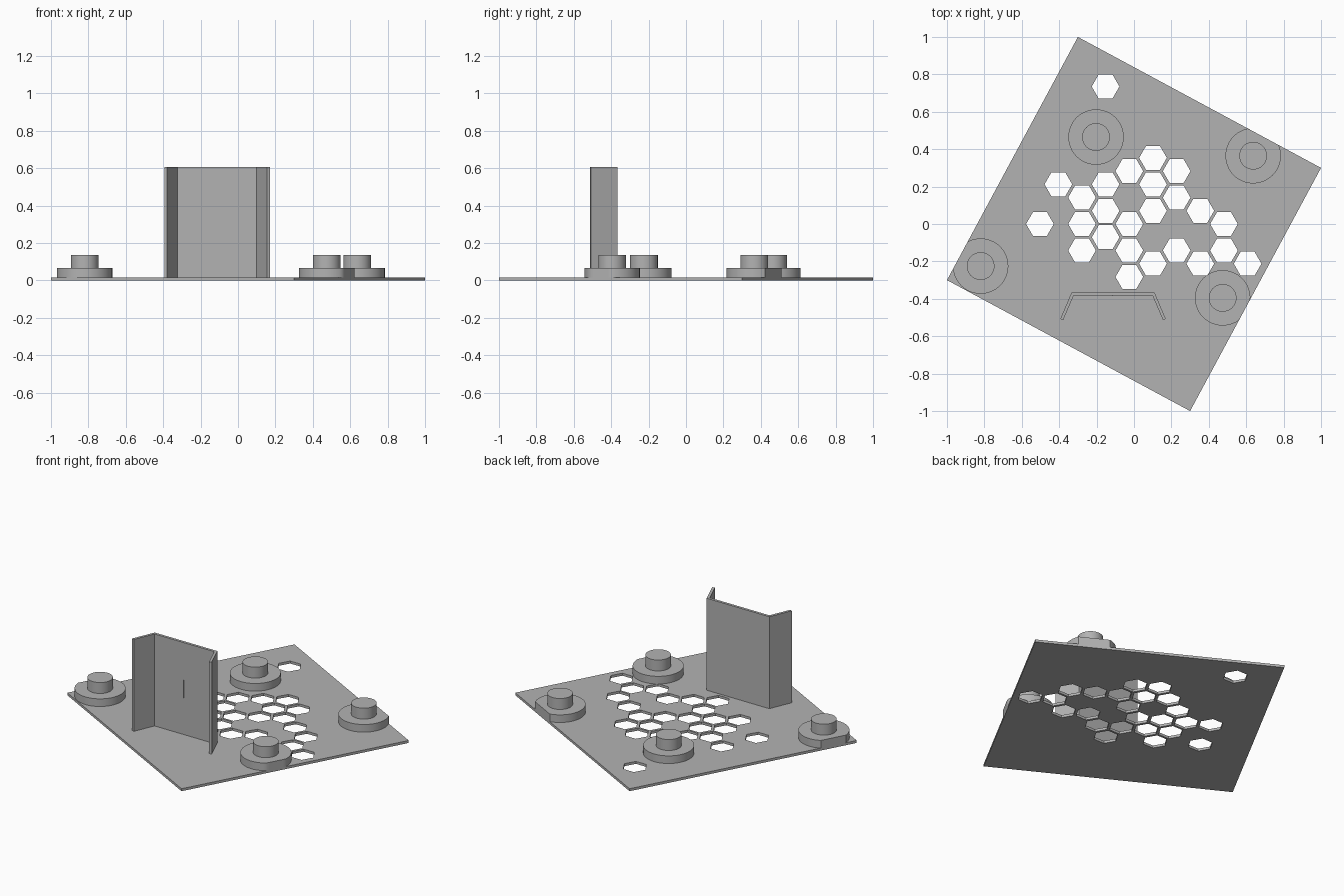
import bpy
import bmesh
from math import cos, sin, pi, radians
from mathutils import Vector

if "Cube" in bpy.data.objects:
    bpy.data.objects.remove(bpy.data.objects["Cube"])

GREY = (0.45, 0.45, 0.45, 1)
grey = bpy.data.materials.new("plain_grey")
grey.use_nodes = True
grey.diffuse_color = GREY
grey.node_tree.nodes["Principled BSDF"].inputs["Base Color"].default_value = GREY


def prisms(name, outlines, z0, z1):
    """One object made of upright prisms, one for each outline."""
    bm = bmesh.new()
    for outline in outlines:
        face = bm.faces.new([bm.verts.new((x, y, z0)) for x, y in outline])
        top = bmesh.ops.extrude_face_region(bm, geom=[face])["geom"]
        verts = [v for v in top if isinstance(v, bmesh.types.BMVert)]
        bmesh.ops.translate(bm, verts=verts, vec=(0, 0, z1 - z0))
    bmesh.ops.recalc_face_normals(bm, faces=bm.faces)
    mesh = bpy.data.meshes.new(name)
    bm.to_mesh(mesh)
    bm.free()
    mesh.materials.append(grey)
    obj = bpy.data.objects.new(name, mesh)
    bpy.context.collection.objects.link(obj)
    return obj


def ring(x, y, radius, sides):
    return [Vector((x + radius * cos(2 * pi * i / sides),
                    y + radius * sin(2 * pi * i / sides))) for i in range(sides)]


def smooth(obj):
    bpy.ops.object.select_all(action="DESELECT")
    obj.select_set(True)
    bpy.context.view_layer.objects.active = obj
    bpy.ops.object.shade_smooth_by_angle(angle=radians(30))


# Square base plate, turned on its centre
PLATE_TOP = 0.016
corner = Vector((1.0, 0.3))
corners = [corner]
for _ in range(3):
    corners.append(Vector((-corners[-1].y, corners[-1].x)))
plate = prisms("base_plate", [corners], 0, PLATE_TOP)

# Honeycomb holes: column -> rows, in steps of the hexagon grid
STEP_X, STEP_Y, HEX = 0.1265, 0.1415, 0.074
columns = {-3: [1.5], -2: [-1, 0, 1], -1: [-0.5, 0.5, 1.5], 0: [-2, -1, 0, 2],
           1: [-1.5, 0.5, 1.5, 2.5], 2: [-1, 1, 2], 3: [-1.5, 0.5],
           4: [-1, 0], 5: [-1.5]}
centres = [(-0.025 + STEP_X * c, STEP_Y * r) for c, rows in columns.items() for r in rows]
centres += [(-0.503, 0), (-0.152, 0.735)]
cutter = prisms("hole_cutter", [ring(x, y, HEX, 6) for x, y in centres], -0.1, 0.1)
cutter.hide_render = True
cut = plate.modifiers.new("holes", "BOOLEAN")
cut.operation, cut.solver, cut.object = "DIFFERENCE", "EXACT", cutter
bpy.context.view_layer.objects.active = plate
bpy.ops.object.modifier_apply(modifier=cut.name)
bpy.data.objects.remove(cutter)

# Stepped round knobs, flattened where they would overhang the plate
normals = [(corners[i] + corners[i - 1]) / 2 for i in range(4)]
half_side = normals[0].length
knobs = {"back_right": (-0.203, 0.465), "back_left": (0.637, 0.365),
         "front_right": (-0.82, -0.225), "front_left": (0.474, -0.395)}
for place, (x, y) in knobs.items():
    outline = ring(x, y, 0.148, 64)
    for p in outline:
        for n in normals:
            p -= n.normalized() * max(0, p.dot(n.normalized()) - half_side)
    smooth(prisms(place + "_knob_base", [outline], PLATE_TOP, 0.065))
    smooth(prisms(place + "_knob_top", [ring(x, y, 0.074, 48)], 0.065, 0.135))

# Upright screen with two splayed wings, mirrored about its middle
MID = -0.112
half = [(0.222, -0.366), (0.282, -0.508), (0.267, -0.514), (0.211, -0.383)]
outline = [(MID + x, y) for x, y in half] + [(MID - x, y) for x, y in reversed(half)]
prisms("upright_screen", [outline], PLATE_TOP, 0.605)

# Thin raised line on the front of the screen
line = [(MID - 0.006, -0.385), (MID - 0.003, -0.385), (MID - 0.003, -0.382), (MID - 0.006, -0.382)]
prisms("screen_mark", [line], 0.25, 0.365)
